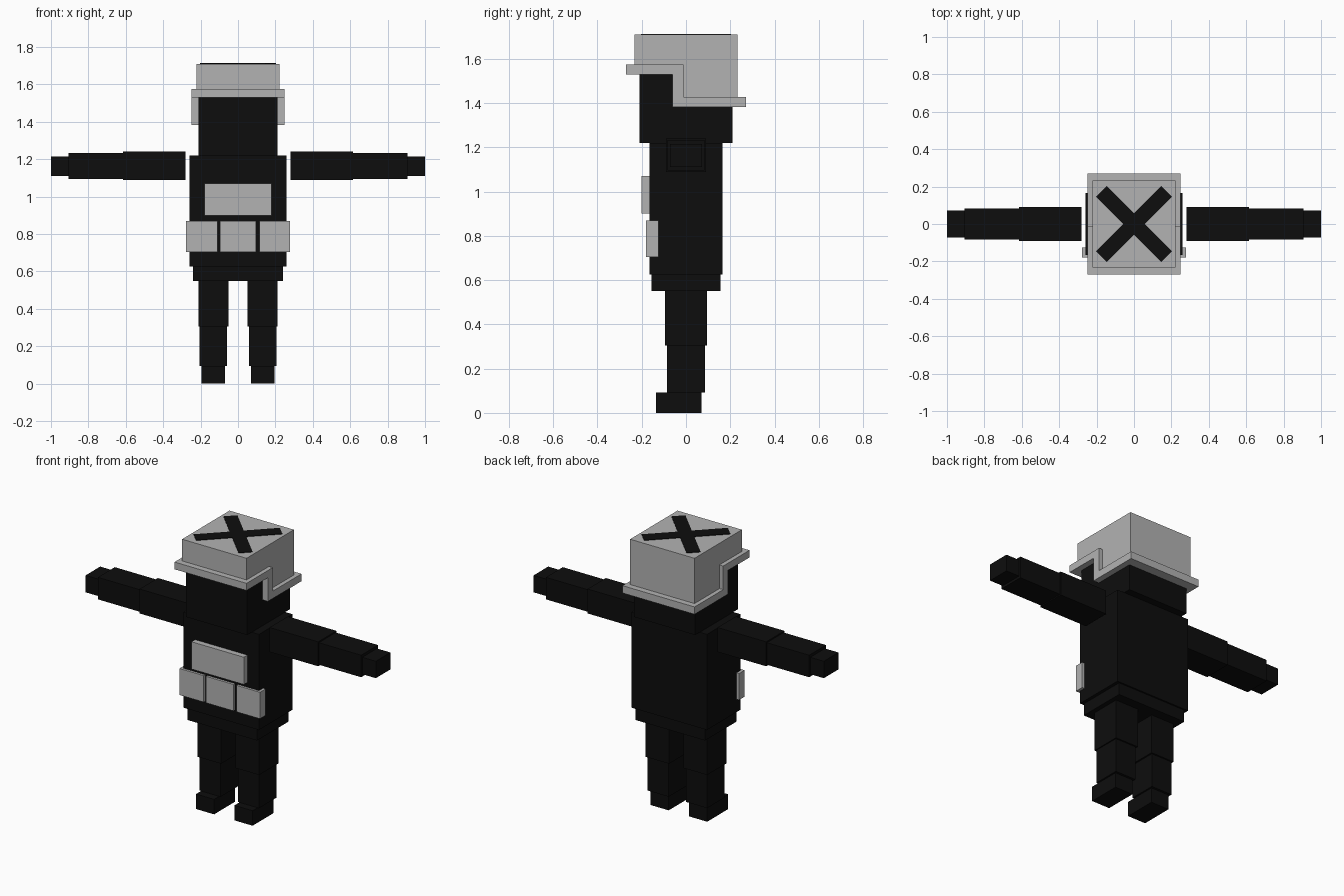
import bpy, math

if "Cube" in bpy.data.objects:
    bpy.data.objects.remove(bpy.data.objects["Cube"])


def material(name, rgb):
    m = bpy.data.materials.new(name)
    m.diffuse_color = (*rgb, 1.0)
    m.use_nodes = True
    m.node_tree.nodes["Principled BSDF"].inputs["Base Color"].default_value = m.diffuse_color
    return m


BLACK = material("matte black", (0.004, 0.004, 0.004))
GREY = material("light grey", (0.45, 0.45, 0.45))


def add_mesh(name, verts, faces, mat):
    mesh = bpy.data.meshes.new(name)
    mesh.from_pydata(verts, [], faces)
    mesh.materials.append(mat)
    obj = bpy.data.objects.new(name, mesh)
    bpy.context.collection.objects.link(obj)
    return obj


def prism(name, outline, lo, hi, axis, mat):
    """Extrude a counter-clockwise 2D outline along x (outline = y, z) or z (outline = x, y)."""
    n = len(outline)
    place = (lambda a, b, t: (t, a, b)) if axis == "x" else (lambda a, b, t: (a, b, t))
    verts = [place(a, b, t) for t in (lo, hi) for a, b in outline]
    faces = [list(range(n))[::-1], list(range(n, 2 * n))]
    faces += [(i, (i + 1) % n, n + (i + 1) % n, n + i) for i in range(n)]
    return add_mesh(name, verts, faces, mat)


def box(name, x, y, z, mat):
    outline = [(x[0], y[0]), (x[1], y[0]), (x[1], y[1]), (x[0], y[1])]
    return prism(name, outline, z[0], z[1], "z", mat)


# Body core
box("head", (-0.21, 0.21), (-0.21, 0.21), (1.22, 1.55), BLACK)
box("torso", (-0.26, 0.26), (-0.165, 0.165), (0.625, 1.22), BLACK)
box("hips", (-0.24, 0.24), (-0.155, 0.155), (0.55, 0.625), BLACK)

# Limbs, mirrored left and right
limbs = [
    ("thigh", (0.05, 0.212), (-0.095, 0.095), (0.305, 0.55)),
    ("shin", (0.06, 0.205), (-0.085, 0.085), (0.093, 0.305)),
    ("foot", (0.07, 0.195), (-0.135, 0.07), (0.0, 0.093)),
    ("upper_arm", (0.28, 0.615), (-0.09, 0.09), (1.088, 1.24)),
    ("forearm", (0.615, 0.907), (-0.083, 0.083), (1.095, 1.232)),
    ("hand", (0.907, 1.0), (-0.072, 0.072), (1.11, 1.215)),
]
for name, x, y, z in limbs:
    box("right_" + name, x, y, z, BLACK)
    box("left_" + name, (-x[1], -x[0]), y, z, BLACK)

# Chest plate and belt pouches
box("chest_plate", (-0.18, 0.18), (-0.2, -0.16), (0.9, 1.07), GREY)
for name, x in (("left", (-0.277, -0.11)), ("middle", (-0.095, 0.095)), ("right", (0.115, 0.277))):
    box(name + "_pouch", x, (-0.18, -0.125), (0.705, 0.87), GREY)

# Helmet crown: deeper at the back than over the face
crown = [(-0.233, 1.54), (-0.03, 1.54), (-0.03, 1.39), (0.233, 1.39), (0.233, 1.71), (-0.233, 1.71)]
prism("helmet_crown", crown, -0.222, 0.222, "x", GREY)

# Helmet brim: stepped band
brim = [(-0.27, 1.53), (-0.06, 1.53), (-0.06, 1.382), (0.27, 1.382),
        (0.27, 1.428), (-0.012, 1.428), (-0.012, 1.575), (-0.27, 1.575)]
prism("helmet_brim", brim, -0.248, 0.248, "x", GREY)

# Diagonal cross marking on the helmet top
w, r = 0.04, 0.247
cross = []
for k in range(4):
    a = math.pi / 4 + k * math.pi / 2
    c, s = math.cos(a), math.sin(a)
    cross += [(c * u - s * v, s * u + c * v) for u, v in ((r, -w), (r, w), (w, w))]
prism("helmet_cross", cross, 1.705, 1.713, "z", BLACK)
